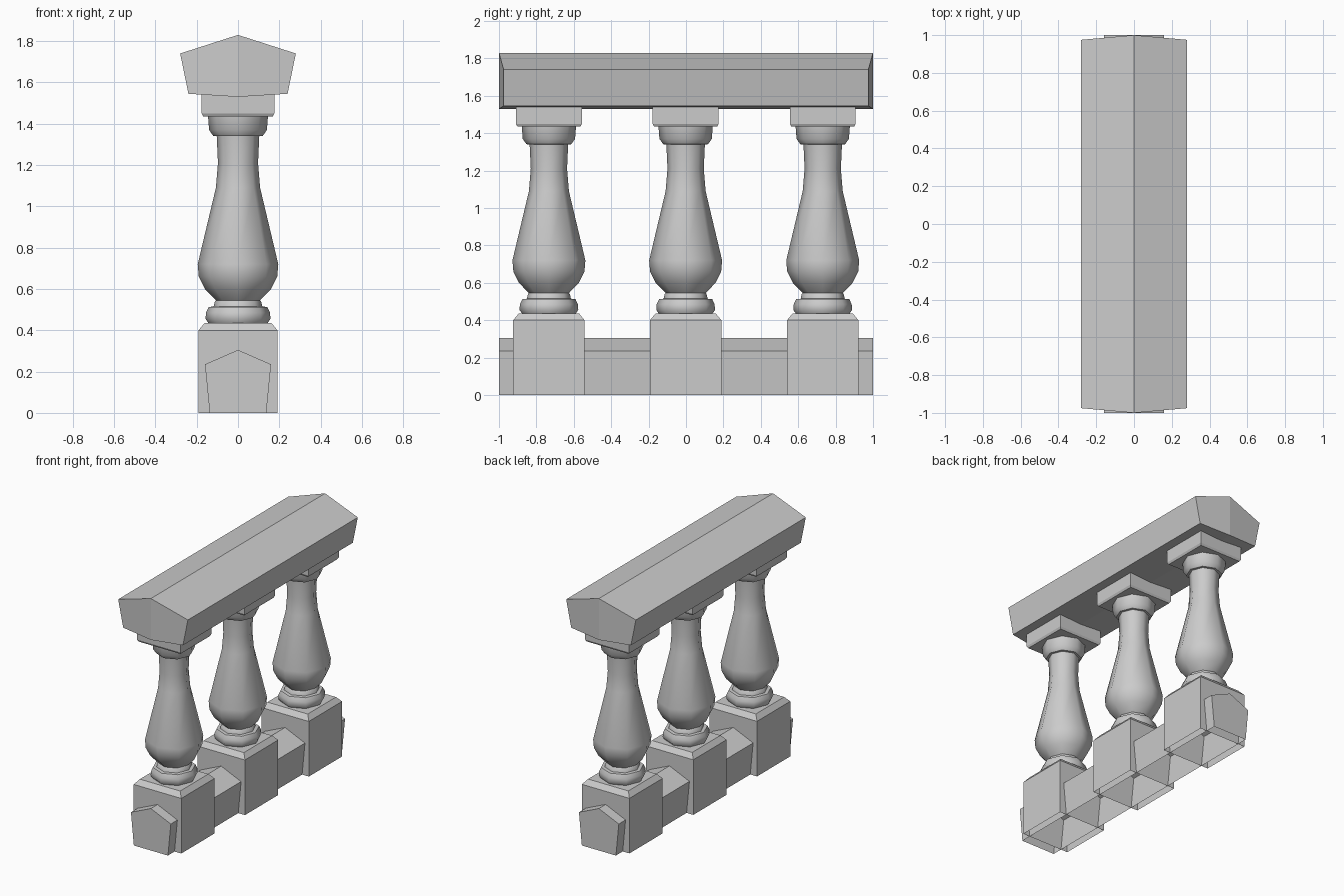
import bpy
import bmesh
import math

cube = bpy.data.objects.get("Cube")
if cube:
    bpy.data.objects.remove(cube, do_unlink=True)

stone = bpy.data.materials.new("grey stone")
stone.use_nodes = True
COLOUR = (0.6, 0.6, 0.6, 1)
stone.diffuse_color = COLOUR
stone.node_tree.nodes["Principled BSDF"].inputs["Base Color"].default_value = COLOUR


def add_object(name, bm, y=0.0, smooth=False):
    bmesh.ops.recalc_face_normals(bm, faces=bm.faces)
    mesh = bpy.data.meshes.new(name)
    bm.to_mesh(mesh)
    bm.free()
    mesh.materials.append(stone)
    ob = bpy.data.objects.new(name, mesh)
    bpy.context.collection.objects.link(ob)
    ob.location.y = y
    if smooth:
        bpy.ops.object.select_all(action="DESELECT")
        ob.select_set(True)
        bpy.context.view_layer.objects.active = ob
        bpy.ops.object.shade_smooth_by_angle(angle=math.radians(50))
    return ob


def stack(name, profile, sides, y, turn=0.0, cap_bottom=False, smooth=False):
    """Regular rings of (radius, height) joined into a turned shape."""
    bm = bmesh.new()
    rings = []
    for r, z in profile:
        angles = [turn + math.tau * i / sides for i in range(sides)]
        rings.append([bm.verts.new((r * math.cos(a), r * math.sin(a), z)) for a in angles])
    for low, high in zip(rings, rings[1:]):
        for i in range(sides):
            j = (i + 1) % sides
            bm.faces.new((low[i], low[j], high[j], high[i]))
    bm.faces.new(rings[-1])
    if cap_bottom:
        bm.faces.new(rings[0])
    return add_object(name, bm, y, smooth)


def square(name, profile, y, cap_bottom=False):
    """Square block from (half width, height) rings."""
    rings = [(h * math.sqrt(2), z) for h, z in profile]
    return stack(name, rings, 4, y, math.pi / 4, cap_bottom)


def beam(name, half, open_edge=None):
    """Mirrored outline of (x, z, half length), extruded along y."""
    outline = half + [(-x, z, l) for x, z, l in reversed(half) if x > 0]
    bm = bmesh.new()
    front = [bm.verts.new((x, -l, z)) for x, z, l in outline]
    back = [bm.verts.new((x, l, z)) for x, z, l in outline]
    n = len(outline)
    for i in range(n):
        if i != open_edge:
            j = (i + 1) % n
            bm.faces.new((front[i], front[j], back[j], back[i]))
    centre = [i for i, p in enumerate(outline) if p[0] == 0]
    for ring in (front, back):
        if len(centre) == 2:
            # end folded along its middle
            a, b = centre
            bm.faces.new(ring[a:b + 1])
            bm.faces.new(ring[b:] + ring[:a + 1])
        else:
            bm.faces.new(ring)
    return add_object(name, bm)


# Handrail with ridged top and folded ends
beam("handrail", [(0, 1.53, 1.0), (0.24, 1.545, 0.975), (0.28, 1.74, 0.975), (0, 1.83, 1.0)])

# Low ridged base beam, open underneath
beam("base_beam", [(0.137, 0, 1.0), (0.16, 0.235, 1.0), (0, 0.305, 1.0)], open_edge=4)

# Turned baluster profile, from the foot ring to the neck ring
SHAFT = [
    (0.140, 0.43), (0.157, 0.455), (0.155, 0.485), (0.142, 0.513),
    (0.118, 0.515), (0.112, 0.54), (0.107, 0.545), (0.160, 0.60),
    (0.190, 0.66), (0.195, 0.72), (0.107, 1.09), (0.097, 1.21),
    (0.103, 1.34), (0.120, 1.341), (0.140, 1.37), (0.145, 1.435),
]

for place, y in (("front", -0.733), ("middle", -0.002), ("back", 0.731)):
    square(place + "_pedestal", [(0.191, 0), (0.191, 0.40), (0.162, 0.435)], y)
    stack(place + "_baluster", SHAFT, 8, y, smooth=True)
    square(place + "_capital", [(0.168, 1.435), (0.176, 1.45), (0.176, 1.543)], y, cap_bottom=True)
